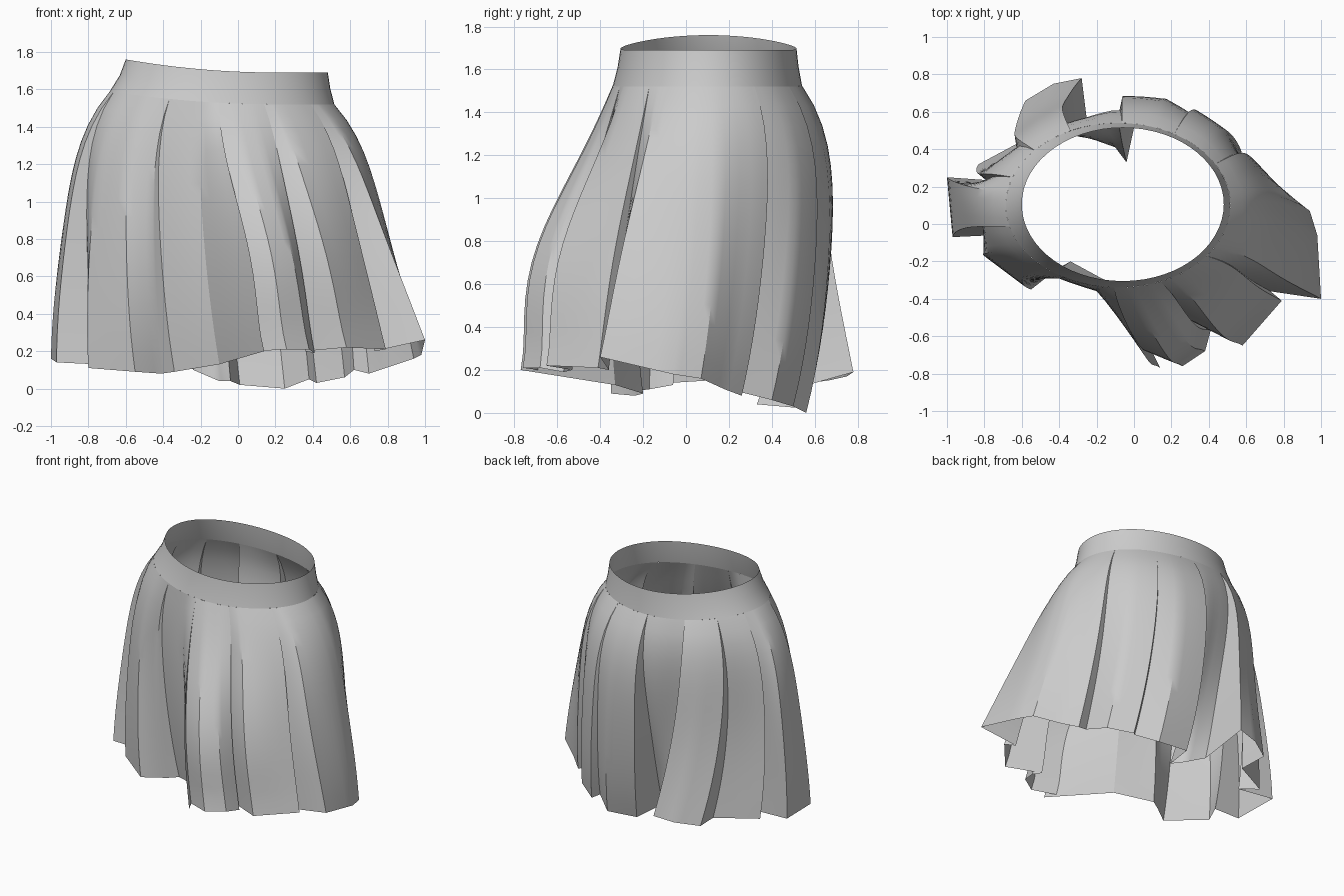
import bpy
import bmesh
from math import cos, sin, radians
from mathutils import Vector

cube = bpy.data.objects.get("Cube")
if cube:
    bpy.data.objects.remove(cube, do_unlink=True)

# One plain cloth colour
cloth = bpy.data.materials.new("grey_cloth")
cloth.use_nodes = True
cloth.diffuse_color = (0.6, 0.6, 0.6, 1)
cloth.node_tree.nodes["Principled BSDF"].inputs["Base Color"].default_value = (0.6, 0.6, 0.6, 1)

# Pleat columns around the skirt: angle at the waist, then hem x, y, z in hundredths.
# Neighbours that share an angle are the two edges of one fold.
PLEATS = [
    (-118, -41, -24, 8), (-118, -34, -20, 9), (-100, -10, -33, 13),
    (-92, 14, -77, 20), (-92, 10, -69, 20), (-84, 26, -76, 21), (-75, 38, -68, 21),
    (-68, 41, -57, 19), (-68, 36, -53, 20), (-62, 58, -65, 22),
    (-38, 79, -41, 21), (-38, 73, -36, 20), (-30, 100, -40, 26),
    (-8, 98, -6, 18), (5, 94, 7, 16), (18, 79, 18, 11),
    (30, 70, 26, 8), (30, 62, 24, 10), (45, 57, 40, 6),
    (60, 42, 50, 3), (60, 38, 46, 5), (72, 25, 56, 0),
    (88, 1, 56, 2), (88, -4, 33, 4), (105, -10, 41, 4),
    (115, -24, 46, 10), (115, -28, 78, 19), (126, -43, 75, 17), (138, -58, 66, 15),
    (138, -55, 47, 13), (160, -83, 32, 14), (160, -72, 23, 14),
    (172, -100, 25, 16), (195, -97, -7, 14), (195, -76, -6, 13),
    (213, -80, -17, 11), (228, -55, -35, 9),
]
SPLIT = 4     # strips across each pleat face
ROWS = 16     # rows from waistband to hem


def ellipse(angle, cx, cy, a, b):
    return Vector((cx + a * cos(angle), cy + b * sin(angle), 0))


def waist_point(angle):
    p = ellipse(angle, -0.06, 0.105, 0.54, 0.41)
    p.z = 1.69 + 0.07 * max(0, (0.2 - p.x) / 0.8) ** 2
    return p


def band_point(angle):
    p = ellipse(angle, -0.085, 0.1, 0.6, 0.44)
    p.z = waist_point(angle).z - 0.17
    return p


def hip_point(angle, hem):
    """Hip ring, drawn towards the hem and flattened at the right of the back."""
    p = ellipse(angle, -0.12, 0.14, 0.66, 0.515).lerp(hem, 0.3)
    p.y -= 0.2 * max(0, sin(angle)) * max(0, -cos(angle))
    p.z = 1.15
    return p


def drape(angle, hem):
    """Column of points curving from the band over the hip to the hem."""
    top = band_point(angle)
    hip = hip_point(angle, hem)
    h = (top.z - hip.z) / (top.z - hem.z)
    # Fullness under the band at sides and back, and a raised knee in front
    puff = Vector((cos(angle), max(0, sin(angle)), 0)) * 0.62
    knee = Vector((0.6, -1, 0)) * 2.2 * max(0, -hem.y - 0.35) / 0.42
    column = []
    for i in range(ROWS + 1):
        t = i / ROWS
        p = (top * ((t - h) * (t - 1) / h)
             + hip * (t * (t - 1) / (h * (h - 1)))
             + hem * (t * (t - h) / (1 - h)))
        p += puff * t * (1 - t) ** 4 + knee * t ** 3 * (1 - t) ** 2
        p.z = top.z + (hem.z - top.z) * t
        column.append(p)
    return column


def band_column(angle):
    """Slightly hollow strip of the waistband."""
    top, low = waist_point(angle), band_point(angle)
    mid = top.lerp(low, 0.5)
    mid.x = top.x + (low.x - top.x) * 0.38
    mid.y = top.y + (low.y - top.y) * 0.38
    return [top, mid, low]


def closed_sheet(name, columns):
    """Join neighbouring columns of points into one closed cloth sheet."""
    bm = bmesh.new()
    grid = [[bm.verts.new(p) for p in column] for column in columns]
    for left, right in zip(grid, grid[1:] + grid[:1]):
        for i in range(len(left) - 1):
            bm.faces.new((left[i], left[i + 1], right[i + 1], right[i]))
    bmesh.ops.remove_doubles(bm, verts=bm.verts, dist=0.0005)
    mesh = bpy.data.meshes.new(name)
    bm.to_mesh(mesh)
    bm.free()
    mesh.materials.append(cloth)
    obj = bpy.data.objects.new(name, mesh)
    bpy.context.collection.objects.link(obj)
    bpy.ops.object.select_all(action="DESELECT")
    obj.select_set(True)
    bpy.context.view_layer.objects.active = obj
    bpy.ops.object.shade_smooth_by_angle(angle=radians(32))


# Spread extra columns between the pleat edges
skirt_columns = []
following = PLEATS[1:] + [(PLEATS[0][0] + 360,) + PLEATS[0][1:]]
for start, end in zip(PLEATS, following):
    for k in range(SPLIT):
        f = k / SPLIT
        hem = (Vector(start[1:]) / 100).lerp(Vector(end[1:]) / 100, f)
        angle = radians(start[0] + (end[0] - start[0]) * f)
        skirt_columns.append(drape(angle, hem))

closed_sheet("pleated_skirt", skirt_columns)
closed_sheet("waistband", [band_column(radians(a)) for a in range(0, 360, 6)])
